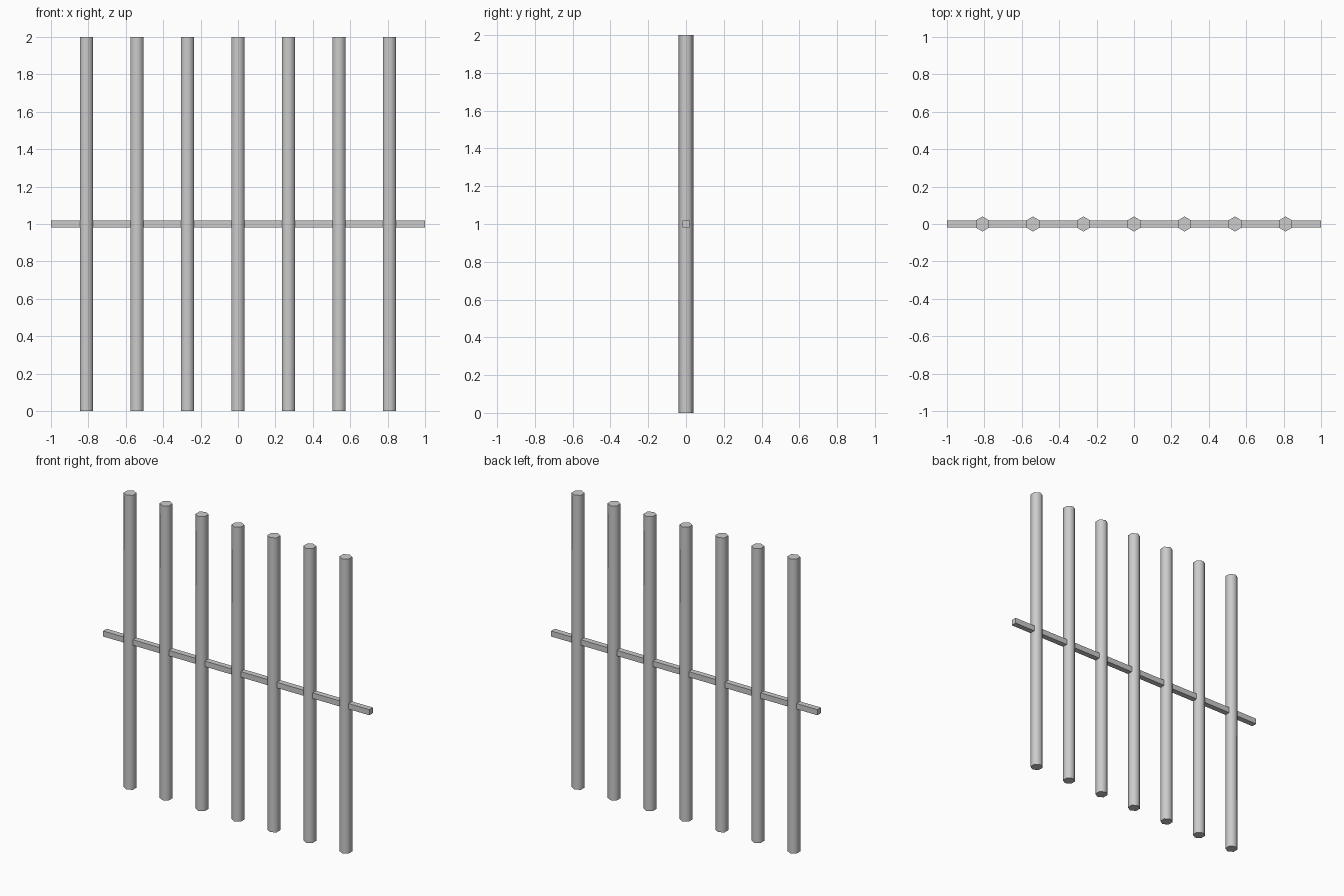
import bpy
import math

# Remove the default cube
cube = bpy.data.objects.get("Cube")
if cube:
    bpy.data.objects.remove(cube, do_unlink=True)

BAR_COUNT = 7
SPACING = 0.27
BAR_RADIUS = 0.04
HEIGHT = 2.0
RAIL_LENGTH = 2.0
RAIL_THICKNESS = 0.038

# Plain grey metal
metal = bpy.data.materials.new("grey_metal")
metal.use_nodes = True
grey = (0.6, 0.6, 0.6, 1.0)
metal.diffuse_color = grey
metal.node_tree.nodes["Principled BSDF"].inputs["Base Color"].default_value = grey


def finish(name):
    """Name the active object and give it the metal."""
    obj = bpy.context.object
    obj.name = name
    obj.data.materials.append(metal)
    return obj


# Upright six-sided bars, corners to front and back, rounded by shading
for i in range(BAR_COUNT):
    x = (i - (BAR_COUNT - 1) / 2) * SPACING
    bpy.ops.mesh.primitive_cylinder_add(
        vertices=6, radius=BAR_RADIUS, depth=HEIGHT, location=(x, 0, HEIGHT / 2))
    finish(f"upright_bar_{i + 1}")
    bpy.ops.object.shade_smooth_by_angle(angle=math.radians(65))

# Square rail through the middle of the bars
bpy.ops.mesh.primitive_cube_add(size=1, location=(0, 0, HEIGHT / 2))
rail = finish("cross_rail")
rail.scale = (RAIL_LENGTH, RAIL_THICKNESS, RAIL_THICKNESS)
bpy.ops.object.transform_apply(location=False, rotation=False, scale=True)
